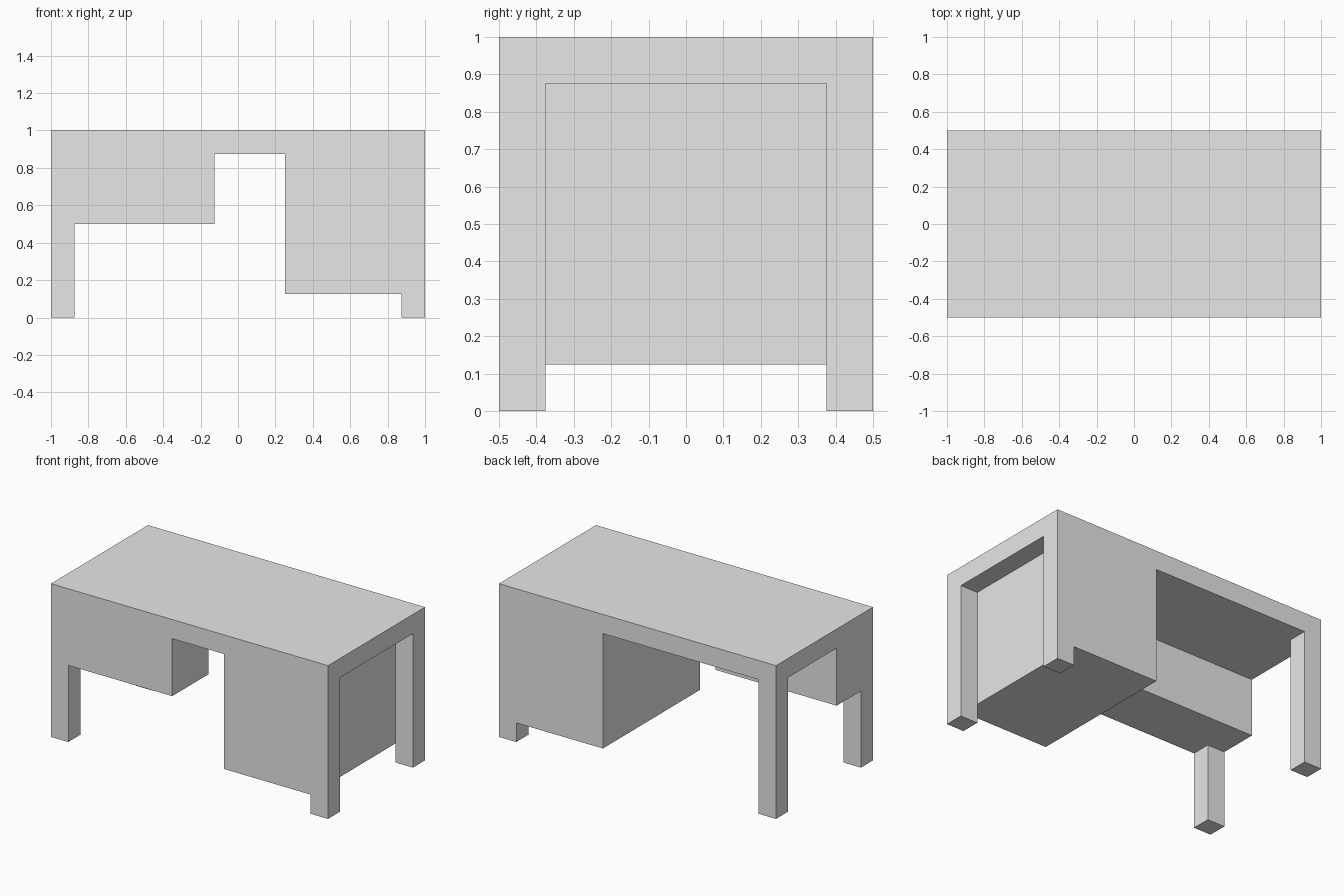
import bpy
import bmesh
from mathutils import Vector

cube = bpy.data.objects.get("Cube")
if cube:
    bpy.data.objects.remove(cube, do_unlink=True)

# Single plain grey finish
grey = bpy.data.materials.new("plain_grey")
grey.use_nodes = True
colour = (0.8, 0.8, 0.8, 1.0)
grey.diffuse_color = colour
grey.node_tree.nodes["Principled BSDF"].inputs["Base Color"].default_value = colour

T = 0.125            # board and leg thickness
W, D, H = 1.0, 0.5, 1.0   # half width, half depth, height
UNDER = H - T        # underside of the desktop


def box(name, low, high):
    """Add a flat-faced box between two opposite corners."""
    low, high = Vector(low), Vector(high)
    bm = bmesh.new()
    bmesh.ops.create_cube(bm, size=1)
    bmesh.ops.scale(bm, vec=high - low, verts=bm.verts)
    bmesh.ops.translate(bm, vec=(high - low) / 2, verts=bm.verts)
    mesh = bpy.data.meshes.new(name)
    bm.to_mesh(mesh)
    bm.free()
    mesh.materials.append(grey)
    obj = bpy.data.objects.new(name, mesh)
    obj.location = low
    bpy.context.collection.objects.link(obj)
    return obj


# Worktop
box("desktop", (-W, -D, UNDER), (W, D, H))

# Full-depth cabinet, set in from the left end between the legs
box("cabinet", (0.25, -D, T), (W - T, D, UNDER))

# Shallow drawer box along the front, flush with the right end
drawer_bottom = 0.5
box("drawer_box", (-W, -D, drawer_bottom), (-T, -T, UNDER))

# Corner legs; the front right one stops under the drawer box
for side, x in (("right", -W), ("left", W - T)):
    for end, y in (("front", -D), ("back", D - T)):
        under_drawer = side == "right" and end == "front"
        top = drawer_bottom if under_drawer else UNDER
        box(f"{end}_{side}_leg", (x, y, 0), (x + T, y + T, top))
